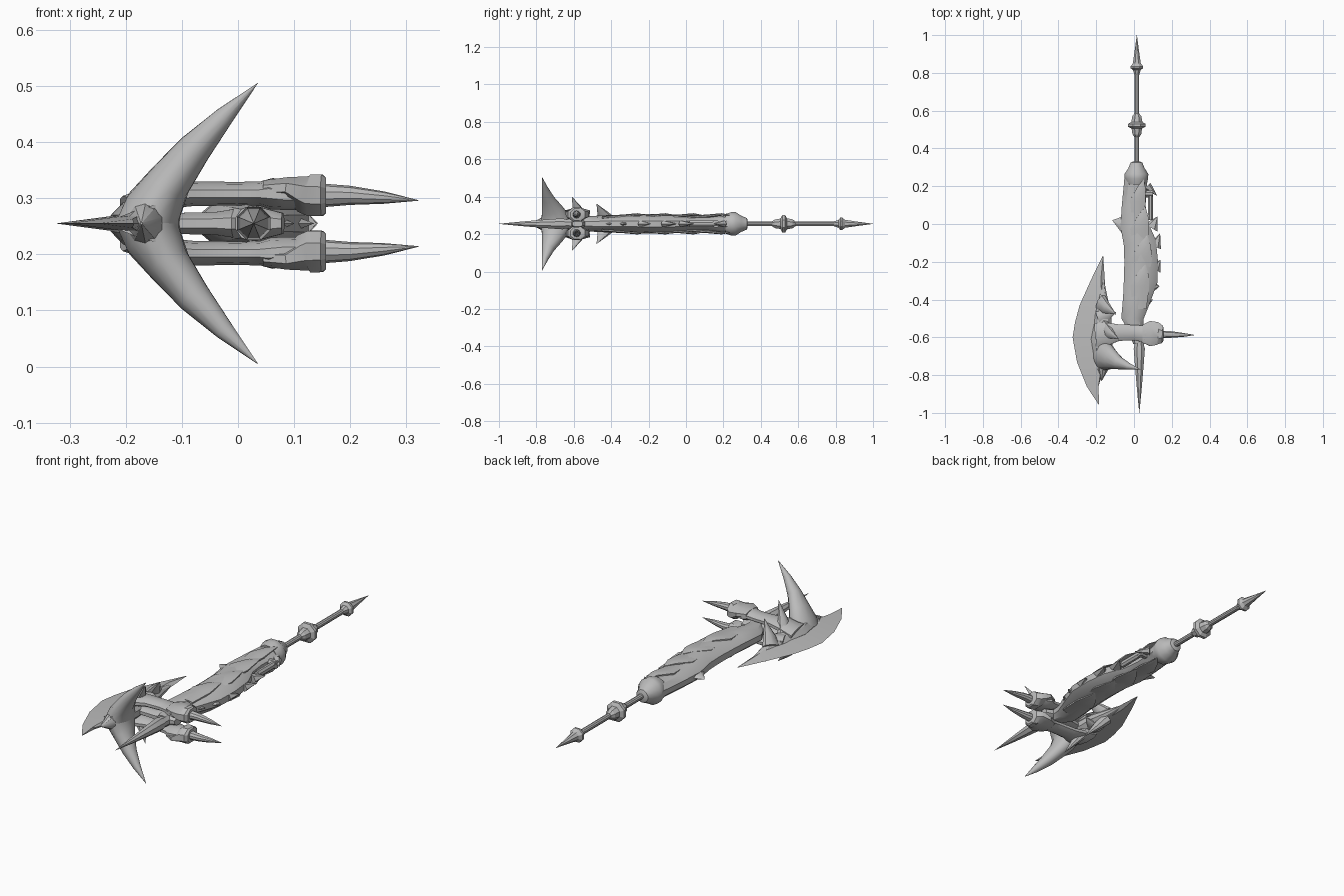
import bpy, bmesh, math
from mathutils import Vector

Z0 = 0.255  # height of the symmetry plane

steel = bpy.data.materials.new("grey steel")
steel.diffuse_color = (0.5, 0.5, 0.5, 1)


def skin(name, rings, angle=35):
    """Bridge equal-sized rings into a closed body."""
    bm = bmesh.new()
    loops = [[bm.verts.new(p) for p in r] for r in rings]
    n = len(loops[0])
    for a, b in zip(loops, loops[1:]):
        for i in range(n):
            bm.faces.new((a[i], a[(i + 1) % n], b[(i + 1) % n], b[i]))
    bm.faces.new(loops[0])
    bm.faces.new(loops[-1][::-1])
    bmesh.ops.recalc_face_normals(bm, faces=bm.faces)
    me = bpy.data.meshes.new(name)
    bm.to_mesh(me)
    bm.free()
    me.materials.append(steel)
    ob = bpy.data.objects.new(name, me)
    bpy.context.collection.objects.link(ob)
    bpy.ops.object.select_all(action='DESELECT')
    ob.select_set(True)
    bpy.context.view_layer.objects.active = ob
    bpy.ops.object.shade_smooth_by_angle(angle=math.radians(angle))
    return ob


def tube(name, pts, radii, sides=10, side=(1, 0, 0), angle=35, z=Z0, flip=1):
    """Sweep an ellipse; radii are (along side, across side)."""
    pts = [Vector((p[0], p[1], z + flip * p[2])) for p in pts]
    rings = []
    for i, p in enumerate(pts):
        t = (pts[min(i + 1, len(pts) - 1)] - pts[max(i - 1, 0)]).normalized()
        u = Vector((side[0], side[1], flip * side[2]))
        u = (u - t * u.dot(t)).normalized()
        v = t.cross(u)
        a, b = radii[i]
        rings.append([p + u * a * math.cos(k) + v * b * math.sin(k)
                      for k in (2 * math.pi * (j + .5) / sides for j in range(sides))])
    return skin(name, rings, angle)


def turned(name, x, profile, sides=10, angle=35):
    """Round part along y from (y, radius) pairs."""
    return tube(name, [(x, y, 0) for y, r in profile], [(r, r) for y, r in profile], sides, angle=angle)


# Rear shaft, knob, pommel spike and ferrule
turned("shaft", .015, [(.30, .013), (.82, .013)], 10)
turned("knob", .015, [(.46, .014), (.475, .025), (.505, .03), (.515, .05), (.53, .05),
                      (.54, .032), (.57, .026), (.585, .014)], 8, 20)
turned("pommel_spike", .015, [(.79, .014), (.815, .022), (.825, .036), (.835, .036),
                              (.85, .023), (.92, .012), (1.0, .0005)], 8, 20)
turned("ferrule", .013, [(.21, .054), (.24, .064), (.265, .065), (.295, .045), (.325, .032), (.33, .02)], 12)

# Grip body: y, left x, right x, half height
grip = [(.26, -.05, .075, .045), (.2, -.055, .068, .041), (.1, -.065, .062, .041), (0, -.073, .075, .044),
        (-.1, -.056, .118, .05), (-.2, -.052, .128, .05), (-.3, -.055, .125, .047), (-.4, -.06, .088, .045),
        (-.5, -.068, .052, .04), (-.56, -.03, .05, .034), (-.63, -.005, .05, .03)]
tube("grip", [((l + r) / 2, y, 0) for y, l, r, h in grip],
     [((r - l) / 2 * 1.04, h * 1.05) for y, l, r, h in grip], 10, angle=30)
# Rod beside the slot
tube("slot_rod", [(.088, .17, 0), (.088, .02, 0)], [(.014, .018)] * 2, 8)
tube("slot_end", [(.06, .16, 0), (.1, .16, 0)], [(.02, .02)] * 2, 8, (0, 1, 0))

# Thorns along the grip edges: base, tip
thorns = [((-.05, .0, 0), (-.115, .02, 0), .05), ((.07, .20, 0), (.122, .15, 0), .025),
          ((.09, -.02, 0), (.125, .04, 0), .04), ((.11, -.12, 0), (.138, -.05, 0), .035),
          ((.11, -.24, 0), (.14, -.19, 0), .035), ((.09, -.33, 0), (.135, -.33, 0), .04),
          ((.055, -.42, 0), (.10, -.40, 0), .03)]
for i, (a, b, w) in enumerate(thorns):
    tube(f"edge_thorn_{i}", [a, b], [(.02, w), (.0005, .0005)], 6, (0, 0, 1))

# Front spike
turned("front_spike", .028, [(-.58, .03), (-.64, .026), (-.66, .032), (-.76, .024),
                             (-.88, .013), (-1.0, .0005)], 8, 20)

# Axe blade: y, outer edge x, inner x, half thickness
blade = [(-.17, -.166, -.163, .001), (-.29, -.225, -.155, .012), (-.43, -.288, -.15, .018),
         (-.52, -.312, -.14, .02), (-.6, -.325, -.14, .022), (-.73, -.302, -.15, .018),
         (-.86, -.25, -.188, .008), (-.955, -.188, -.185, .001)]
skin("axe_blade", [[(o, y, Z0), (n - .02 if n > -.16 else n, y, Z0 + t), (n, y, Z0), (n - .02 if n > -.16 else n, y, Z0 - t)]
                   for y, o, n, t in blade], 25)

# Socket that clasps the blade
tube("blade_socket", [(-.163, -.28, 0), (-.165, -.38, 0), (-.163, -.47, 0), (-.165, -.53, 0), (-.17, -.61, 0),
                      (-.165, -.7, 0), (-.165, -.77, 0), (-.172, -.83, 0)],
     [(.002, .002), (.024, .02), (.045, .036), (.048, .042), (.06, .046),
      (.05, .05), (.03, .035), (.002, .002)], 10, angle=30)

for f, tag in ((1, "upper"), (-1, "lower")):
    # Large swept horn
    tube(f"{tag}_horn",
         [(-.165, -.695, -.02), (-.15, -.7, .03), (-.122, -.715, .075), (-.078, -.737, .132),
          (-.025, -.755, .19), (.035, -.77, .25)],
         [(.085, .06), (.078, .052), (.058, .04), (.034, .031), (.017, .018), (.0005, .0005)],
         12, (0, 1, 0), 50, flip=f)
    # Small rear horns
    tube(f"{tag}_rear_horn", [(-.175, -.42, .01), (-.145, -.445, .05), (-.095, -.478, .107)],
         [(.05, .03), (.032, .02), (.0005, .0005)], 8, (0, 1, 0), 45, flip=f)
    tube(f"{tag}_middle_horn", [(-.16, -.555, .02), (-.125, -.58, .075), (-.08, -.61, .145)],
         [(.05, .03), (.028, .018), (.0005, .0005)], 8, (0, 1, 0), 45, flip=f)
    # Barb from the socket toward the grip
    tube(f"{tag}_barb", [(-.19, -.5, .02), (-.14, -.48, .025), (-.095, -.468, .01)],
         [(.04, .02), (.028, .016), (.002, .002)], 8, (0, 1, 0), flip=f)
    # Cross arm with knuckle
    tube(f"{tag}_arm", [(-.2, -.59, .03), (-.13, -.58, .05), (-.08, -.575, .053), (0, -.575, .053), (.04, -.58, .053),
                        (.06, -.58, .053), (.085, -.585, .05), (.12, -.585, .05)],
         [(.07, .02), (.06, .024), (.046, .022), (.043, .021), (.045, .022), (.058, .028), (.055, .026), (.05, .026)],
         10, (0, 1, 0), flip=f)
    # Flared clamp at the arm end
    tube(f"{tag}_clamp", [(.045, -.58, .062), (.085, -.58, .064), (.118, -.58, .052), (.13, -.583, .05), (.15, -.585, .05), (.157, -.585, .05)],
         [(.05, .016), (.072, .02), (.066, .036), (.06, .04), (.05, .04), (.035, .034)], 8, (0, 1, 0), 30, flip=f)
    # Long back spike
    tube(f"{tag}_back_spike", [(.14, -.585, .05), (.2, -.585, .05), (.26, -.587, .046), (.322, -.588, .041)],
         [(.022, .022), (.018, .017), (.011, .011), (.0005, .0005)], 10, (0, 1, 0), flip=f)
    # Overlapping scales on the grip faces
    for i, (x, y, w) in enumerate([(.02, .12, .045), (.03, -.03, .055), (.04, -.18, .06), (.03, -.33, .055)]):
        tube(f"{tag}_scale_{i}", [(x, y - .12, .034), (x, y, .042), (x + .02, y + .07, .05), (x + .03, y + .12, .046)],
             [(w * .7, .008), (w, .009), (w * .55, .007), (.001, .001)], 8, flip=f)

# Hub tying both arms to the grip
tube("hub", [(-.12, -.58, 0), (-.04, -.575, 0), (.03, -.575, 0), (.08, -.58, 0)],
     [(.03, .02), (.04, .022), (.045, .034), (.03, .02)], 8, (0, 1, 0))
